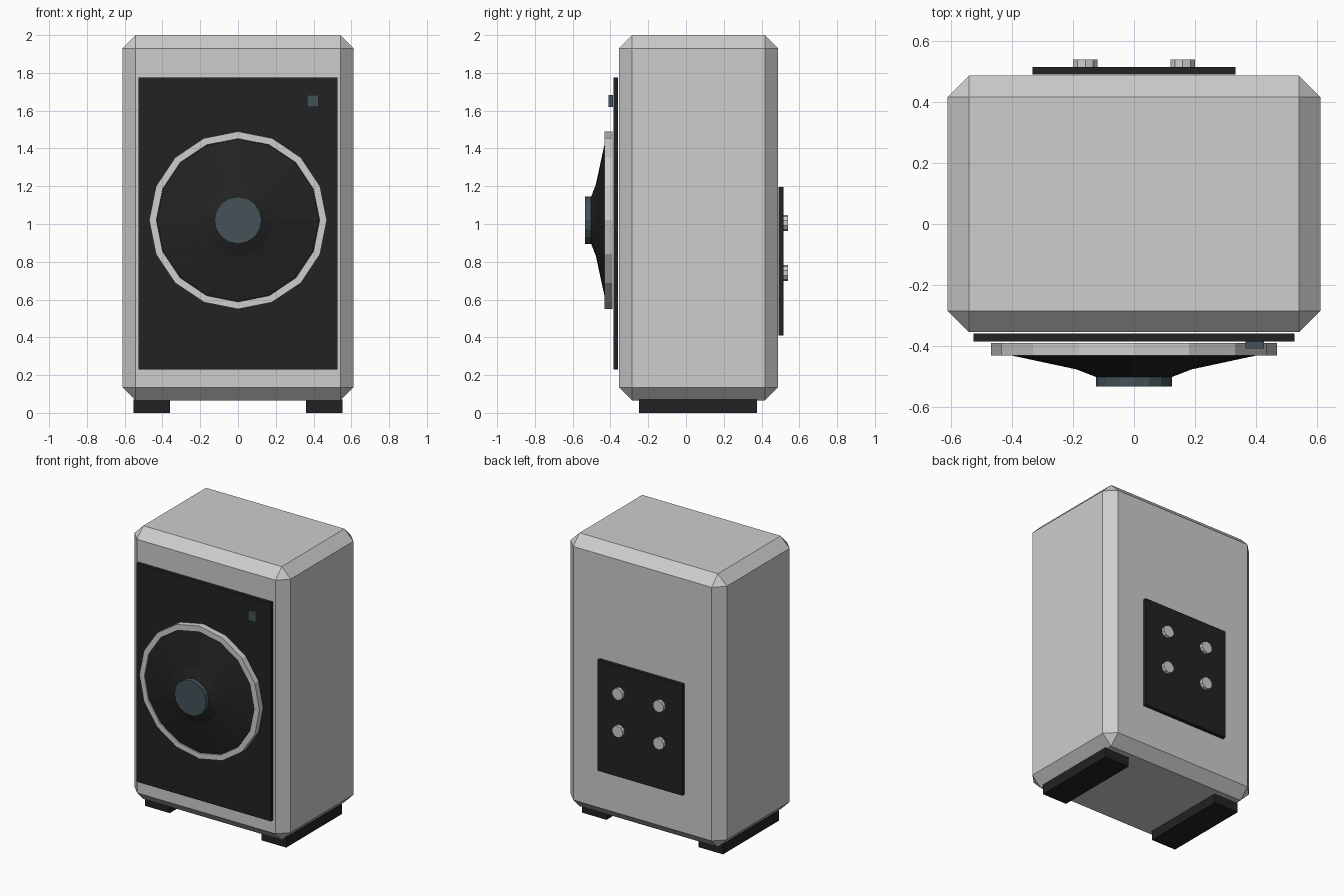
import bpy, bmesh, math

if "Cube" in bpy.data.objects:
    bpy.data.objects.remove(bpy.data.objects["Cube"])


def material(name, rgb):
    m = bpy.data.materials.new(name)
    m.diffuse_color = (*rgb, 1)
    m.use_nodes = True
    m.node_tree.nodes["Principled BSDF"].inputs["Base Color"].default_value = m.diffuse_color
    return m


GREY = material("light_grey", (0.61, 0.61, 0.61))
BLACK = material("soft_black", (0.016, 0.016, 0.016))
SLATE = material("slate_blue", (0.058, 0.085, 0.098))


def finish(name, bm, mat):
    bmesh.ops.recalc_face_normals(bm, faces=bm.faces)
    mesh = bpy.data.meshes.new(name)
    bm.to_mesh(mesh)
    bm.free()
    mesh.materials.append(mat)
    ob = bpy.data.objects.new(name, mesh)
    bpy.context.collection.objects.link(ob)
    return ob


def box(name, x, y, z, mat, bevel=0):
    bm = bmesh.new()
    bmesh.ops.create_cube(bm, size=1)
    for v in bm.verts:
        for i, (a, b) in enumerate((x, y, z)):
            v.co[i] = a if v.co[i] < 0 else b
    if bevel:
        bmesh.ops.bevel(bm, geom=bm.edges[:], offset=bevel, offset_type='OFFSET',
                        segments=1, profile=0.5, affect='EDGES')
    return finish(name, bm, mat)


def lathe(name, profile, cx, cz, sides, mat, ring=False):
    """Turn (radius, y) points about a y-directed axis through (cx, cz)."""
    bm = bmesh.new()
    rows = []
    for r, y in profile:
        rows.append([bm.verts.new((cx + r * math.sin(2 * math.pi * i / sides), y,
                                   cz + r * math.cos(2 * math.pi * i / sides)))
                     for i in range(sides)])
    pairs = list(zip(rows, rows[1:]))
    if ring:
        pairs.append((rows[-1], rows[0]))
    for a, b in pairs:
        for i in range(sides):
            j = (i + 1) % sides
            bm.faces.new((a[i], a[j], b[j], b[i]))
    if not ring:
        bm.faces.new(rows[0])
        bm.faces.new(rows[-1])
    return finish(name, bm, mat)


# Chamfered cabinet and front baffle
box("cabinet", (-0.612, 0.612), (-0.355, 0.487), (0.065, 2.0), GREY, 0.07)
box("front_panel", (-0.527, 0.527), (-0.385, -0.359), (0.23, 1.775), BLACK)

# Driver: trim ring, cone and dust cap
lathe("trim_ring", [(0.47, -0.39), (0.47, -0.432), (0.432, -0.432), (0.432, -0.39)],
      0, 1.02, 16, GREY, ring=True)
lathe("speaker_cone", [(0.43, -0.39), (0.43, -0.425), (0.40, -0.432), (0.19, -0.477),
                       (0.12, -0.504)], 0, 1.02, 16, BLACK)
lathe("dust_cap", [(0.125, -0.50), (0.125, -0.534)], 0, 1.02, 16, SLATE)

# Indicator light
box("indicator_light", (0.366, 0.426), (-0.409, -0.386), (1.62, 1.682), SLATE)

# Rear connection plate with four terminals
box("rear_plate", (-0.333, 0.333), (0.49, 0.516), (0.41, 1.195), BLACK)
for sx in (-1, 1):
    for z in (0.74, 1.005):
        lathe("terminal", [(0.042, 0.516), (0.042, 0.54)], sx * 0.16, z, 10, GREY)

# Feet rails
for sx in (-1, 1):
    box("foot", tuple(sorted((sx * 0.36, sx * 0.553))), (-0.25, 0.375), (0, 0.07), BLACK)
